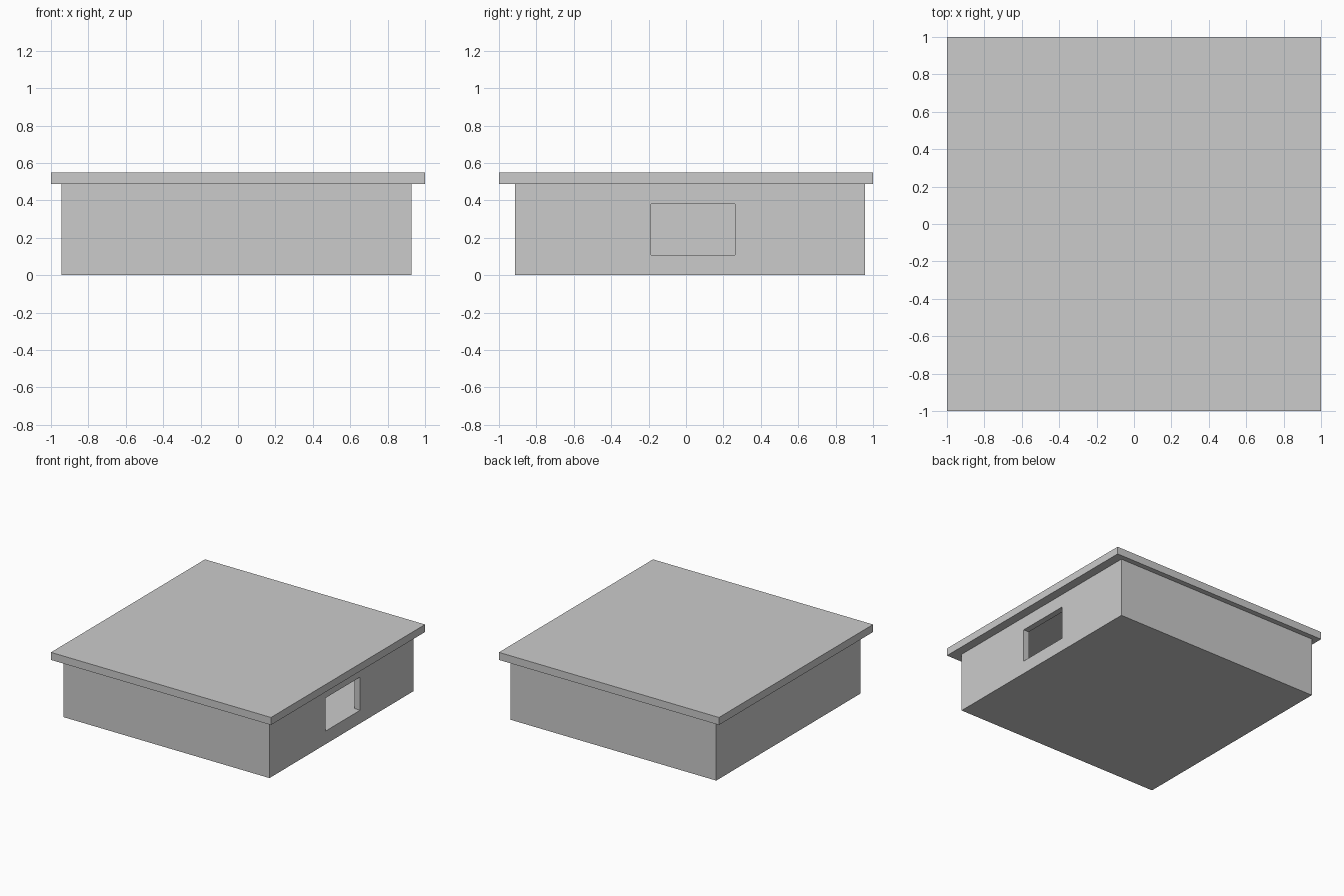
import bpy

if "Cube" in bpy.data.objects:
    bpy.data.objects.remove(bpy.data.objects["Cube"])


def box(name, x, y, z, cutter=False):
    """Axis-aligned box from (min, max) pairs."""
    bpy.ops.mesh.primitive_cube_add(size=1, location=[sum(r) / 2 for r in (x, y, z)])
    ob = bpy.context.object
    ob.name = name
    ob.scale = [r[1] - r[0] for r in (x, y, z)]
    bpy.ops.object.transform_apply(location=False, rotation=False, scale=True)
    ob.hide_render = cutter
    if cutter:
        ob.display_type = 'WIRE'
    return ob


def cut(target, cutter):
    mod = target.modifiers.new(cutter.name, 'BOOLEAN')
    mod.operation = 'DIFFERENCE'
    mod.solver = 'EXACT'
    mod.object = cutter


WALL = 0.05
X, Y = (-0.945, 0.927), (-0.915, 0.957)
FLOOR, TOP = 0.108, 0.488

# Hollow body, closed above by the lid
body = box("body", X, Y, (0, TOP))
cavity = box("cavity_cutter", (X[0] + WALL, X[1] - WALL),
             (Y[0] + WALL, Y[1] - WALL), (FLOOR, TOP + 0.1), True)
cut(body, cavity)

# Opening in the right wall, its sill level with the inner floor
opening = box("opening_cutter", (X[1] - 0.2, X[1] + 0.1),
              (-0.188, 0.262), (FLOOR, 0.38), True)
cut(body, opening)

# Overhanging flat lid
box("lid", (-1, 1), (-1, 1), (TOP, 0.55))
